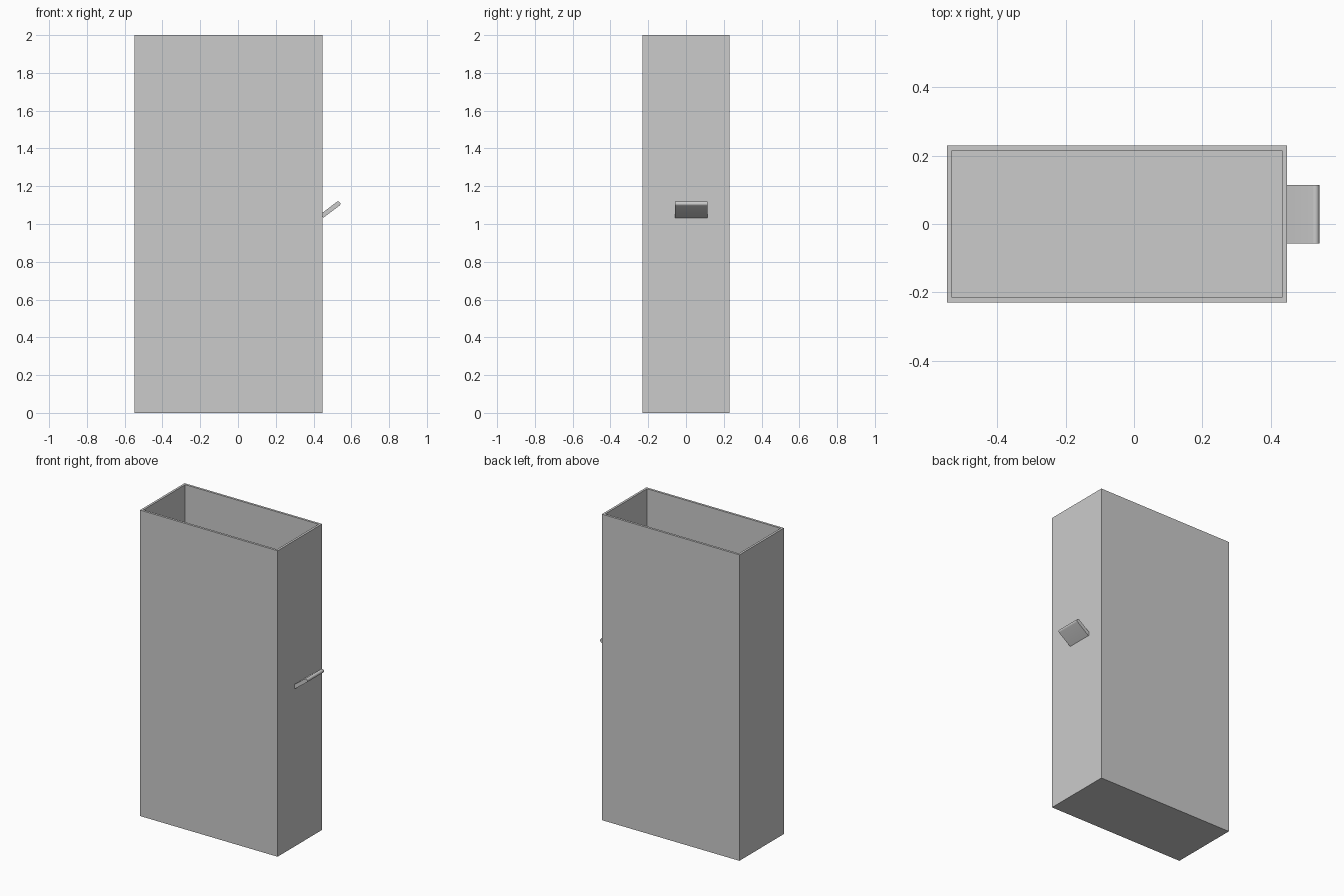
import bpy
import bmesh
import math
from mathutils import Vector

cube = bpy.data.objects.get("Cube")
if cube:
    bpy.data.objects.remove(cube, do_unlink=True)

grey = bpy.data.materials.new("plain grey")
grey.use_nodes = True
colour = (0.6, 0.6, 0.6, 1)
grey.diffuse_color = colour
grey.node_tree.nodes["Principled BSDF"].inputs["Base Color"].default_value = colour


def add_object(name, bm):
    bmesh.ops.recalc_face_normals(bm, faces=bm.faces)
    mesh = bpy.data.meshes.new(name)
    bm.to_mesh(mesh)
    bm.free()
    mesh.materials.append(grey)
    obj = bpy.data.objects.new(name, mesh)
    bpy.context.collection.objects.link(obj)
    return obj


# Open-topped box: inset the top face, then push it down to the floor
WALL = 0.021
SIZE = Vector((0.995, 0.46, 2.0))
CENTRE = Vector((-0.05, 0, 1.0))
bm = bmesh.new()
bmesh.ops.create_cube(bm, size=1)
for v in bm.verts:
    v.co = v.co * SIZE + CENTRE
top = max(bm.faces, key=lambda f: f.calc_center_median().z)
bmesh.ops.inset_region(bm, faces=[top], thickness=WALL)
walls = bmesh.ops.extrude_face_region(bm, geom=[top])
floor = [g for g in walls["geom"] if isinstance(g, bmesh.types.BMVert)]
bmesh.ops.translate(bm, verts=floor, vec=(0, 0, WALL - SIZE.z))
if top.is_valid:
    bm.faces.remove(top)
add_object("open_box", bm)

# Slanted side tab with a rounded tip, rooted inside the wall
RADIUS = 0.012
SLOPE = math.radians(37)
tip = Vector((0.53, 0, 1.107))
along = Vector((math.cos(SLOPE), 0, math.sin(SLOPE)))
across = Vector((-along.z, 0, along.x))
root = tip - along * 0.107
profile = [root + across * RADIUS]
for i in range(9):
    a = math.pi / 2 - math.pi * i / 8
    profile.append(tip + (along * math.cos(a) + across * math.sin(a)) * RADIUS)
profile.append(root - across * RADIUS)

bm = bmesh.new()
side = bm.faces.new([bm.verts.new(p + Vector((0, -0.057, 0))) for p in profile])
sweep = bmesh.ops.extrude_face_region(bm, geom=[side])
far = [g for g in sweep["geom"] if isinstance(g, bmesh.types.BMVert)]
bmesh.ops.translate(bm, verts=far, vec=(0, 0.171, 0))
if not any(f.normal.y < -0.9 or f.calc_center_median().y < -0.05 for f in bm.faces):
    bm.faces.new([v for v in bm.verts if v.co.y < 0])
tab = add_object("side_tab", bm)
bpy.context.view_layer.objects.active = tab
tab.select_set(True)
bpy.ops.object.shade_smooth_by_angle(angle=math.radians(30))
